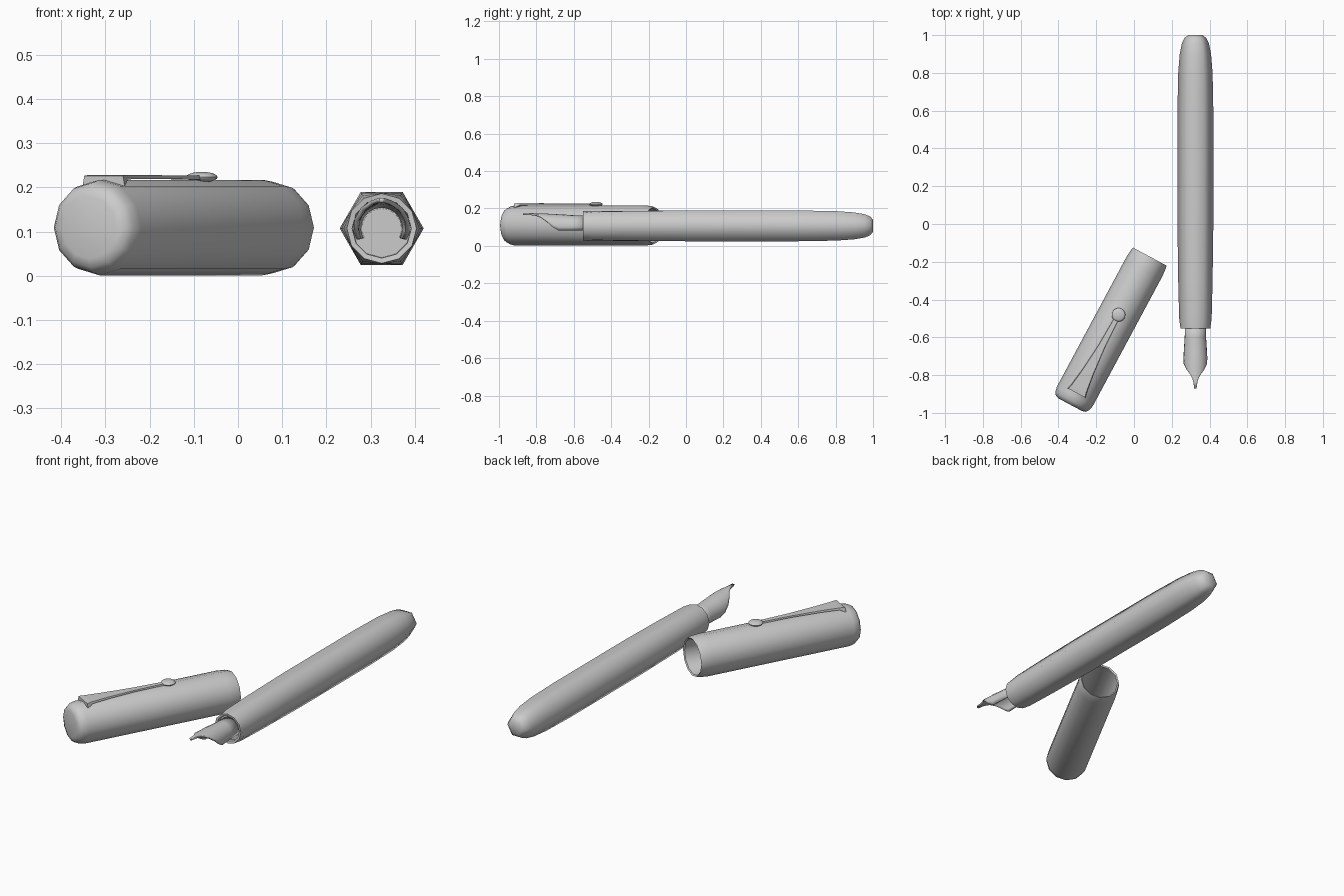
import bpy, bmesh, math
from mathutils import Matrix, Vector

cube = bpy.data.objects.get("Cube")
if cube:
    bpy.data.objects.remove(cube, do_unlink=True)

grey = bpy.data.materials.new("plain grey")
grey.use_nodes = True
grey.diffuse_color = (0.6, 0.6, 0.6, 1)
grey.node_tree.nodes["Principled BSDF"].inputs["Base Color"].default_value = grey.diffuse_color


def finish(name, bm, matrix, angle=50):
    """Turn a bmesh into a smooth shaded object."""
    bmesh.ops.recalc_face_normals(bm, faces=bm.faces)
    mesh = bpy.data.meshes.new(name)
    bm.to_mesh(mesh)
    bm.free()
    mesh.materials.append(grey)
    ob = bpy.data.objects.new(name, mesh)
    bpy.context.collection.objects.link(ob)
    ob.matrix_world = matrix
    bpy.ops.object.select_all(action='DESELECT')
    ob.select_set(True)
    bpy.context.view_layer.objects.active = ob
    bpy.ops.object.shade_smooth_by_angle(angle=math.radians(angle))
    return ob


def loft(name, rings, matrix, closed=True, caps=(True, True), angle=50):
    """Skin rings of points along y."""
    bm = bmesh.new()
    loops = [[bm.verts.new(p) for p in ring] for ring in rings]
    n = len(loops[0])
    for a, b in zip(loops, loops[1:]):
        for i in range(n if closed else n - 1):
            j = (i + 1) % n
            bm.faces.new((a[i], a[j], b[j], b[i]))
    for use, ring in zip(caps, (loops[0], loops[-1])):
        if use:
            bm.faces.new(ring)
    return finish(name, bm, matrix, angle)


def ring(y, r, hexagonal=0.0):
    """Twelve points, blending from a circle to a hexagon."""
    flat = 1 - hexagonal * (1 - math.cos(math.pi / 6))
    pts = []
    for i in range(12):
        a, s = i * math.pi / 6, r * (flat if i % 2 else 1)
        pts.append((s * math.cos(a), y, s * math.sin(a)))
    return pts


# Pen barrel: round recessed mouth, hexagonal body, tapered tail
pen = Matrix.Translation((0.325, 0, 0.107))
barrel = [(-0.53, 0.066, 0), (-0.55, 0.067, 0), (-0.552, 0.079, 0),
          (-0.5, 0.086, 0.5), (-0.3, 0.091, 0.9), (0, 0.095, 1),
          (0.6, 0.095, 1), (0.8, 0.091, 1), (0.9, 0.083, 1),
          (0.955, 0.072, 1), (0.985, 0.058, 1), (1, 0.037, 1)]
loft("barrel", [ring(*p) for p in barrel], pen, angle=65)

# Nib: flared open tube, its wrap narrowing to a point
nib = [(-0.53, 0.055, 116), (-0.6, 0.057, 116), (-0.68, 0.062, 114),
       (-0.71, 0.064, 98), (-0.74, 0.065, 72), (-0.77, 0.066, 46),
       (-0.8, 0.067, 22), (-0.83, 0.068, 10), (-0.87, 0.069, 5)]
rings = []
for y, r, half in nib:
    rings.append([(r * math.sin(a), y, r * math.cos(a))
                  for a in (math.radians(half * i / 6) for i in range(-6, 7))])
ob = loft("nib", rings, pen, closed=False, caps=(False, False))
solid = ob.modifiers.new("thickness", 'SOLIDIFY')
solid.thickness = 0.01
# keep the thickness on the inner side of the tube
inward = ob.data.polygons[5].normal.z < 0
solid.offset = 1 if inward else -1

# Cap: hollow tube lying at an angle, rounded at the closed end
cap = (Matrix.Translation((-0.337, -0.957, 0.109))
       @ Matrix.Rotation(math.radians(-28.2), 4, 'Z'))
tube = [(0, 0.07), (0.006, 0.09), (0.022, 0.102), (0.05, 0.108), (0.83, 0.108),
        (0.875, 0.104), (0.89, 0.1), (0.885, 0.093), (0.1, 0.09)]
loft("cap", [ring(*p) for p in tube], cap)

# Clip: tapered arm raised over the cap, wide at its foot
arm = [(0.07, 0.054, 0.094, 0.117), (0.085, 0.05, 0.1, 0.119),
       (0.1, 0.046, 0.109, 0.119), (0.2, 0.032, 0.11, 0.119),
       (0.35, 0.018, 0.11, 0.118), (0.53, 0.012, 0.108, 0.117)]
loft("clip_arm", [[(-w, y, lo), (w, y, lo), (w * 0.92, y, hi), (-w * 0.92, y, hi)]
                  for y, w, lo, hi in arm], cap)

# Clip end: flattened ball
bm = bmesh.new()
bmesh.ops.create_uvsphere(bm, u_segments=20, v_segments=10, radius=1)
bmesh.ops.scale(bm, vec=Vector((0.036, 0.036, 0.012)), verts=bm.verts)
finish("clip_ball", bm, cap @ Matrix.Translation((0, 0.54, 0.114)))
